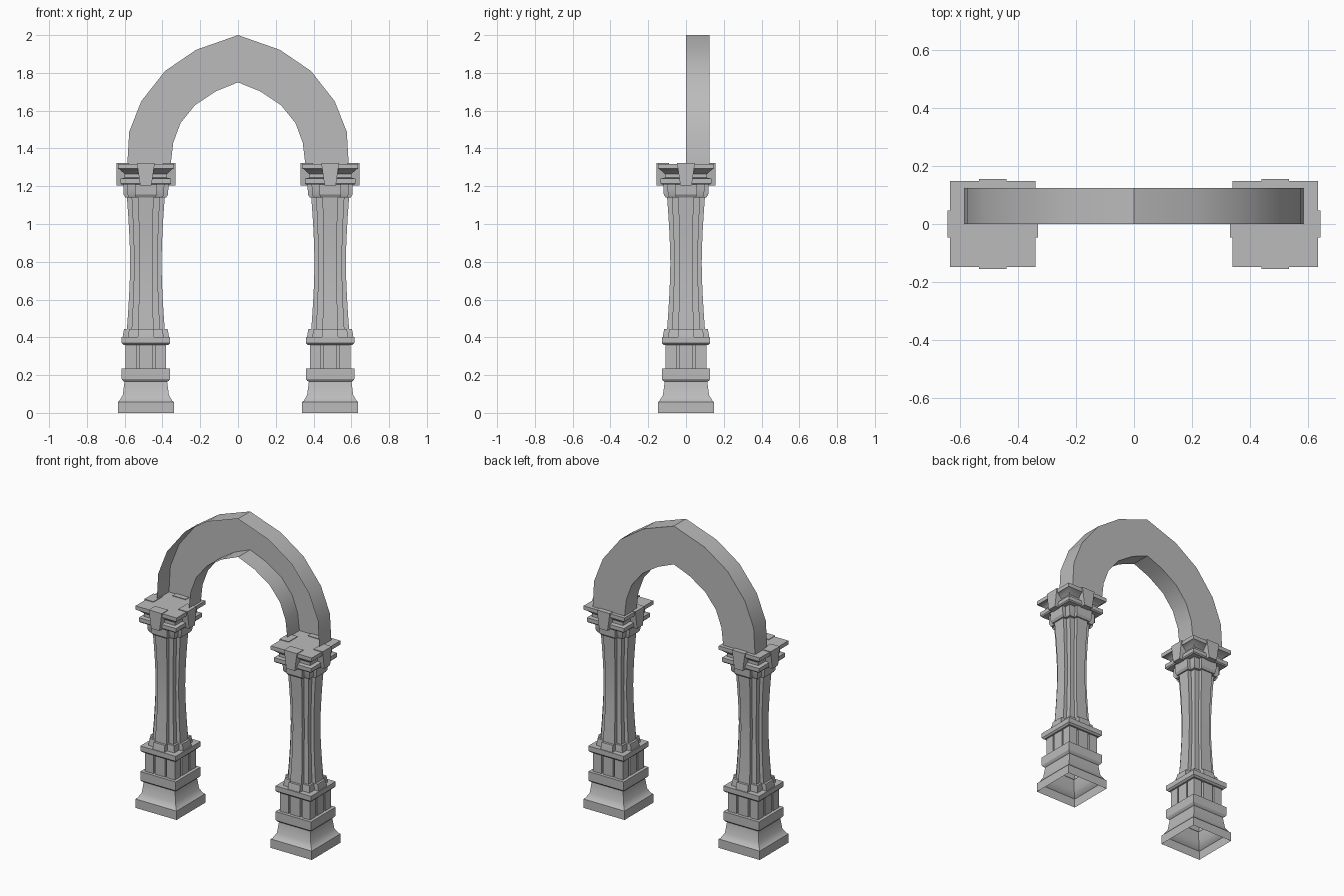
import bpy
import bmesh
import math

cube = bpy.data.objects.get("Cube")
if cube:
    bpy.data.objects.remove(cube, do_unlink=True)

# One stone colour
stone = bpy.data.materials.new("grey_stone")
stone.use_nodes = True
GREY = (0.5, 0.5, 0.5, 1)
stone.diffuse_color = GREY
stone.node_tree.nodes["Principled BSDF"].inputs["Base Color"].default_value = GREY
stone.node_tree.nodes["Principled BSDF"].inputs["Roughness"].default_value = 0.9


def finish(bm, name, x=0):
    mesh = bpy.data.meshes.new(name)
    bm.to_mesh(mesh)
    bm.free()
    mesh.materials.append(stone)
    obj = bpy.data.objects.new(name, mesh)
    obj.location.x = x
    bpy.context.collection.objects.link(obj)
    bpy.ops.object.select_all(action="DESELECT")
    obj.select_set(True)
    bpy.context.view_layer.objects.active = obj
    bpy.ops.object.shade_smooth_by_angle(angle=math.radians(30))
    return obj


def four_sided(side):
    """Repeat the outline of the +x side around all four sides."""
    points = []
    for turn in range(4):
        for px, py in side:
            for _ in range(turn):
                px, py = -py, px
            points.append((px, py))
    return points


def square():
    return four_sided([(1, -1)])


def cross(arm, width, core):
    """Square core with a projecting rib on each side."""
    return four_sided([(arm, -width), (arm, width), (core, width),
                       (core, core), (width, core)])


def grooved(half, inner, outer, depth):
    """Square with two vertical grooves on each side."""
    low = half - depth
    return four_sided([(half, -half), (half, -outer), (low, -outer), (low, -inner),
                       (half, -inner), (half, inner), (low, inner), (low, outer),
                       (half, outer)])


def loft(name, x, section, stations, open_bottom=False):
    """Stack scaled copies of a section; stations are (z, scale)."""
    bm = bmesh.new()
    rings = [[bm.verts.new((px * s, py * s, z)) for px, py in section]
             for z, s in stations]
    n = len(section)
    for a, b in zip(rings, rings[1:]):
        for i in range(n):
            j = (i + 1) % n
            bm.faces.new((a[i], a[j], b[j], b[i]))
    bm.faces.new(rings[-1])
    if not open_bottom:
        bm.faces.new(rings[0][::-1])
    return finish(bm, name, x)


def capital_tabs(name, x):
    """Tapered block on each side of the capital."""
    bm = bmesh.new()
    near, far = 0.09, 0.156
    for turn in range(4):
        c, s = round(math.cos(turn * math.pi / 2)), round(math.sin(turn * math.pi / 2))
        rings = []
        for z, w in ((1.205, 0.03), (1.322, 0.047)):
            corners = ((near, -w), (far, -w), (far, w), (near, w))
            rings.append([bm.verts.new((px * c - py * s, px * s + py * c, z))
                          for px, py in corners])
        low, top = rings
        for i in range(4):
            j = (i + 1) % 4
            bm.faces.new((low[i], low[j], top[j], top[i]))
        bm.faces.new(top)
        bm.faces.new(low[::-1])
    return finish(bm, name, x)


def column(side, x):
    # Hollow moulded foot, open underneath
    loft(side + "_foot", x, square(),
         [(0, 0.148), (0.058, 0.148), (0.064, 0.14), (0.095, 0.122), (0.165, 0.113),
          (0.17, 0.122), (0.18, 0.128), (0.235, 0.128)], open_bottom=True)
    # Pedestal and its cornice
    loft(side + "_pedestal", x, grooved(0.108, 0.036, 0.048, 0.02),
         [(0.235, 1), (0.365, 1)])
    loft(side + "_cornice", x, square(),
         [(0.36, 0.118), (0.37, 0.128), (0.402, 0.128)])
    # Ribbed shaft with its collars
    loft(side + "_shaft_base", x, cross(0.12, 0.042, 0.092),
         [(0.402, 1.02), (0.42, 1), (0.445, 0.96)])
    flare = []
    steps = 8
    for i in range(steps + 1):
        t = i / steps
        flare.append((0.445 + 0.695 * t, 0.83 + 0.17 * abs(2 * t - 1) ** 1.6))
    loft(side + "_shaft", x, cross(0.1, 0.041, 0.075), flare)
    loft(side + "_neck", x, cross(0.12, 0.058, 0.098),
         [(1.14, 0.9), (1.155, 0.98), (1.21, 1)])
    # Capital
    loft(side + "_capital", x, square(),
         [(1.208, 0.128), (1.215, 0.134), (1.24, 0.134), (1.245, 0.112), (1.265, 0.112),
          (1.29, 0.14), (1.293, 0.148), (1.318, 0.148)])
    capital_tabs(side + "_capital_tabs", x)


for side, x in (("left", 0.488), ("right", -0.488)):
    column(side, x)

# Pointed arch: back wall with outer and inner bands, open at the front
OUTER = [(0.586, 1.318), (0.576, 1.488), (0.512, 1.65), (0.386, 1.81), (0.222, 1.922)]
INNER = [(0.356, 1.318), (0.343, 1.43), (0.304, 1.535), (0.227, 1.63), (0.116, 1.703)]


def mirrored(half, apex):
    return [(-px, z) for px, z in half] + [(0, apex)] + half[::-1]


bm = bmesh.new()


def arc(points, y):
    return [bm.verts.new((px, y, z)) for px, z in points]


outer, inner = mirrored(OUTER, 2.0), mirrored(INNER, 1.75)
of, ob = arc(outer, 0), arc(outer, 0.125)
nf, nb = arc(inner, 0), arc(inner, 0.125)
for i in range(len(outer) - 1):
    j = i + 1
    bm.faces.new((ob[i], ob[j], nb[j], nb[i]))
    bm.faces.new((of[i], of[j], ob[j], ob[i]))
    bm.faces.new((nb[i], nb[j], nf[j], nf[i]))
finish(bm, "arch")
